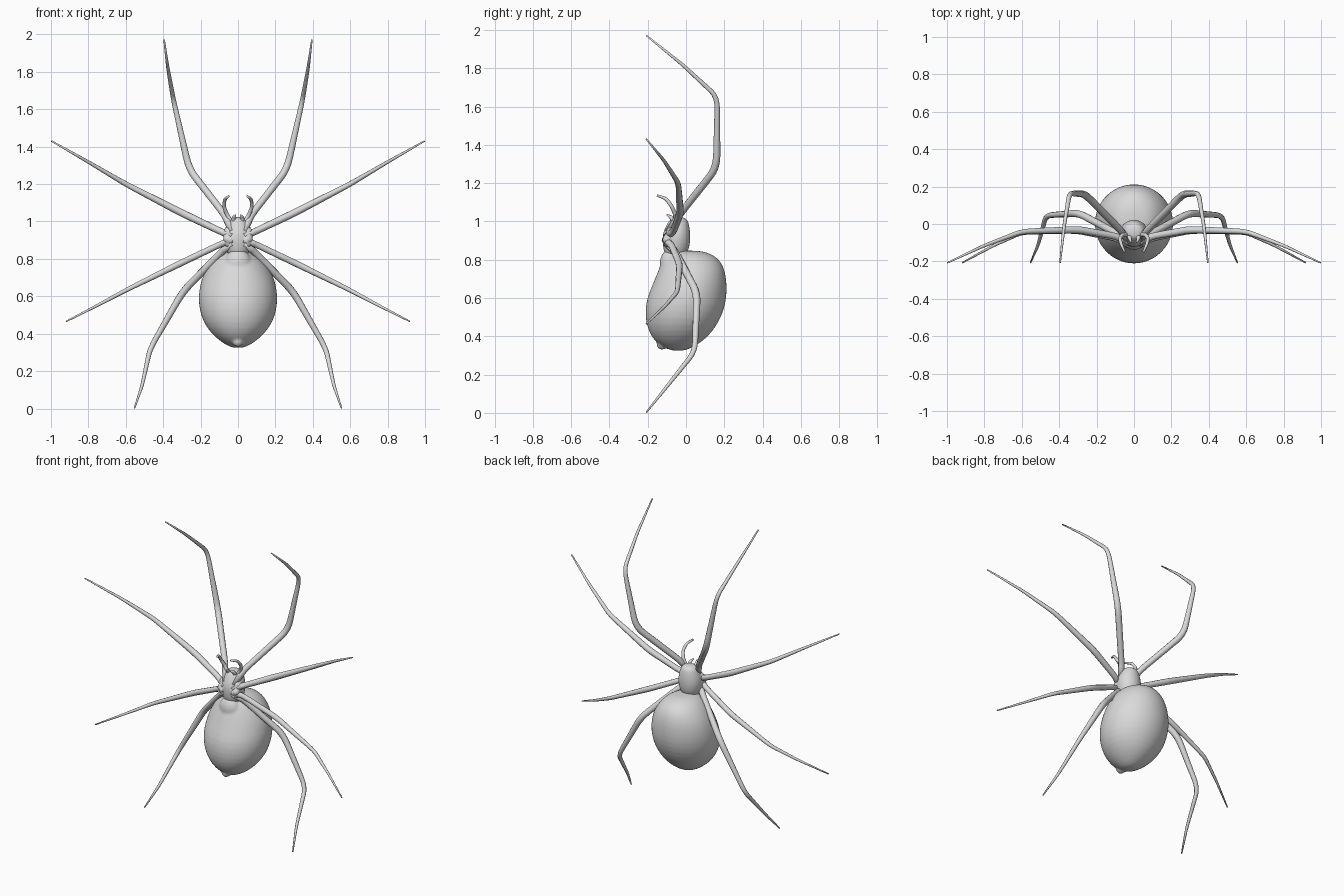
import bpy, bmesh, math
from mathutils import Vector

if "Cube" in bpy.data.objects:
    bpy.data.objects.remove(bpy.data.objects["Cube"])

grey = bpy.data.materials.new("body grey")
grey.diffuse_color = (0.7, 0.7, 0.7, 1)
grey.use_nodes = True
grey.node_tree.nodes["Principled BSDF"].inputs["Base Color"].default_value = grey.diffuse_color


def finish(bm, name):
    bmesh.ops.recalc_face_normals(bm, faces=bm.faces)
    me = bpy.data.meshes.new(name)
    bm.to_mesh(me)
    bm.free()
    me.materials.append(grey)
    me.polygons.foreach_set("use_smooth", [True] * len(me.polygons))
    ob = bpy.data.objects.new(name, me)
    bpy.context.collection.objects.link(ob)
    return ob


def skin(bm, rings):
    """Bridge equal rings of points and close both ends."""
    vs = [[bm.verts.new(p) for p in r] for r in rings]
    n = len(vs[0])
    for a, b in zip(vs, vs[1:]):
        for i in range(n):
            bm.faces.new((a[i], a[(i + 1) % n], b[(i + 1) % n], b[i]))
    bm.faces.new(vs[0])
    bm.faces.new(vs[-1])


def body(name, sections, lumps, voxel, n=24):
    """Loft of sections (z, front y, back y, half width) fused with soft lumps (centre, size)."""
    bm = bmesh.new()
    rings = []
    for z, f, b, w in sections:
        rings.append([(w * math.cos(2 * math.pi * i / n),
                       (f + b) / 2 + (b - f) / 2 * math.sin(2 * math.pi * i / n), z)
                      for i in range(n)])
    skin(bm, rings)
    for centre, size in lumps:
        made = bmesh.ops.create_uvsphere(bm, u_segments=16, v_segments=10, radius=1)
        for v in made["verts"]:
            v.co = Vector(centre) + Vector(a * b for a, b in zip(v.co, size))
    ob = finish(bm, name)
    sub = ob.modifiers.new("round", 'SUBSURF')
    sub.levels = sub.render_levels = 1
    fuse = ob.modifiers.new("fuse", 'REMESH')
    fuse.mode, fuse.voxel_size, fuse.use_smooth_shade = 'VOXEL', voxel, True
    soft = ob.modifiers.new("soften", 'SMOOTH')
    soft.factor, soft.iterations = 0.5, 6
    return ob


def tube(name, pts, side, n=10, bend=0.18):
    """Tapered tube with rounded corners; points are x, y, z, radius."""
    pts = [Vector(p) for p in pts]
    path = [pts[0]]
    for a, p, b in zip(pts, pts[1:], pts[2:]):
        s, e = p.lerp(a, bend), p.lerp(b, bend)
        for k in range(5):
            t = k / 4
            path.append(s.lerp(p, t).lerp(p.lerp(e, t), t))
    path.append(pts[-1])
    bm = bmesh.new()
    rings = []
    for i, p in enumerate(path):
        d = (path[min(i + 1, len(path) - 1)] - path[max(i - 1, 0)]).to_3d().normalized()
        u = d.cross(Vector((0.35, 0.9, 0.1))).normalized()
        v = d.cross(u)
        ring = []
        for k in range(n):
            t = 2 * math.pi * k / n
            q = p.to_3d() + p.w * (u * math.cos(t) + v * math.sin(t))
            ring.append((q.x * side, q.y, q.z))
        rings.append(ring)
    skin(bm, rings)
    return finish(bm, name)


# Legs, from hip to tip
legs = {
    "front_leg": [(0.03, -0.09, 0.945, 0.02), (0.075, -0.03, 1.04, 0.019), (0.262, 0.16, 1.28, 0.02),
                  (0.345, 0.164, 1.65, 0.013), (0.375, -0.02, 1.82, 0.009), (0.395, -0.207, 1.971, 0.004)],
    "second_leg": [(0.03, -0.10, 0.92, 0.02), (0.10, -0.065, 0.95, 0.018), (0.30, -0.03, 1.045, 0.02),
                   (0.60, -0.04, 1.20, 0.014), (0.80, -0.115, 1.318, 0.009), (0.997, -0.207, 1.43, 0.004)],
    "third_leg": [(0.03, -0.11, 0.905, 0.019), (0.10, -0.075, 0.875, 0.017), (0.31, -0.033, 0.775, 0.018),
                  (0.60, -0.045, 0.632, 0.012), (0.75, -0.115, 0.552, 0.008), (0.918, -0.207, 0.466, 0.004)],
    "back_leg": [(0.03, -0.10, 0.885, 0.02), (0.085, -0.055, 0.84, 0.019), (0.295, 0.058, 0.625, 0.02),
                 (0.470, 0.046, 0.32, 0.014), (0.512, -0.11, 0.125, 0.009), (0.553, -0.207, 0.003, 0.004)],
}
# Palps and jaws
palp = [(0.025, -0.06, 0.98, 0.012), (0.058, -0.055, 1.035, 0.011), (0.076, -0.075, 1.08, 0.010),
        (0.07, -0.105, 1.12, 0.009), (0.05, -0.15, 1.135, 0.006)]
fang = [(0.02, -0.06, 0.99, 0.016), (0.024, -0.075, 1.02, 0.011), (0.014, -0.10, 1.035, 0.004)]

# Abdomen with the waist bulge and spinneret
body("abdomen", [
    (0.324, -0.06, -0.02, 0.022), (0.332, -0.10, 0.015, 0.05), (0.36, -0.148, 0.068, 0.096),
    (0.40, -0.184, 0.118, 0.143), (0.46, -0.209, 0.165, 0.187), (0.53, -0.216, 0.198, 0.209),
    (0.60, -0.206, 0.214, 0.214), (0.67, -0.176, 0.215, 0.203), (0.73, -0.152, 0.208, 0.182),
    (0.78, -0.13, 0.19, 0.150), (0.815, -0.11, 0.16, 0.118), (0.838, -0.08, 0.115, 0.082),
    (0.848, -0.03, 0.06, 0.035)],
    [((0, -0.085, 0.775), (0.075, 0.055, 0.08)), ((0, -0.125, 0.355), (0.03, 0.03, 0.026))], 0.008)

# Thorax with the hip sockets
hips = [((s * 0.05, p[0][1] + 0.012, p[0][2]), (0.03, 0.026, 0.024))
        for s in (-1, 1) for p in legs.values()]
body("thorax", [
    (0.80, -0.09, -0.02, 0.035), (0.825, -0.11, 0.0, 0.054), (0.86, -0.12, 0.018, 0.070),
    (0.91, -0.125, 0.024, 0.079), (0.95, -0.118, 0.022, 0.074), (0.985, -0.10, 0.016, 0.061),
    (1.01, -0.085, 0.008, 0.05), (1.024, -0.065, -0.015, 0.03)], hips, 0.005)

for side, tag in ((-1, "left"), (1, "right")):
    for name, pts in legs.items():
        tube(f"{tag}_{name}", pts, side)
    tube(f"{tag}_palp", palp, side, bend=0.35)
    tube(f"{tag}_fang", fang, side, bend=0.35)
